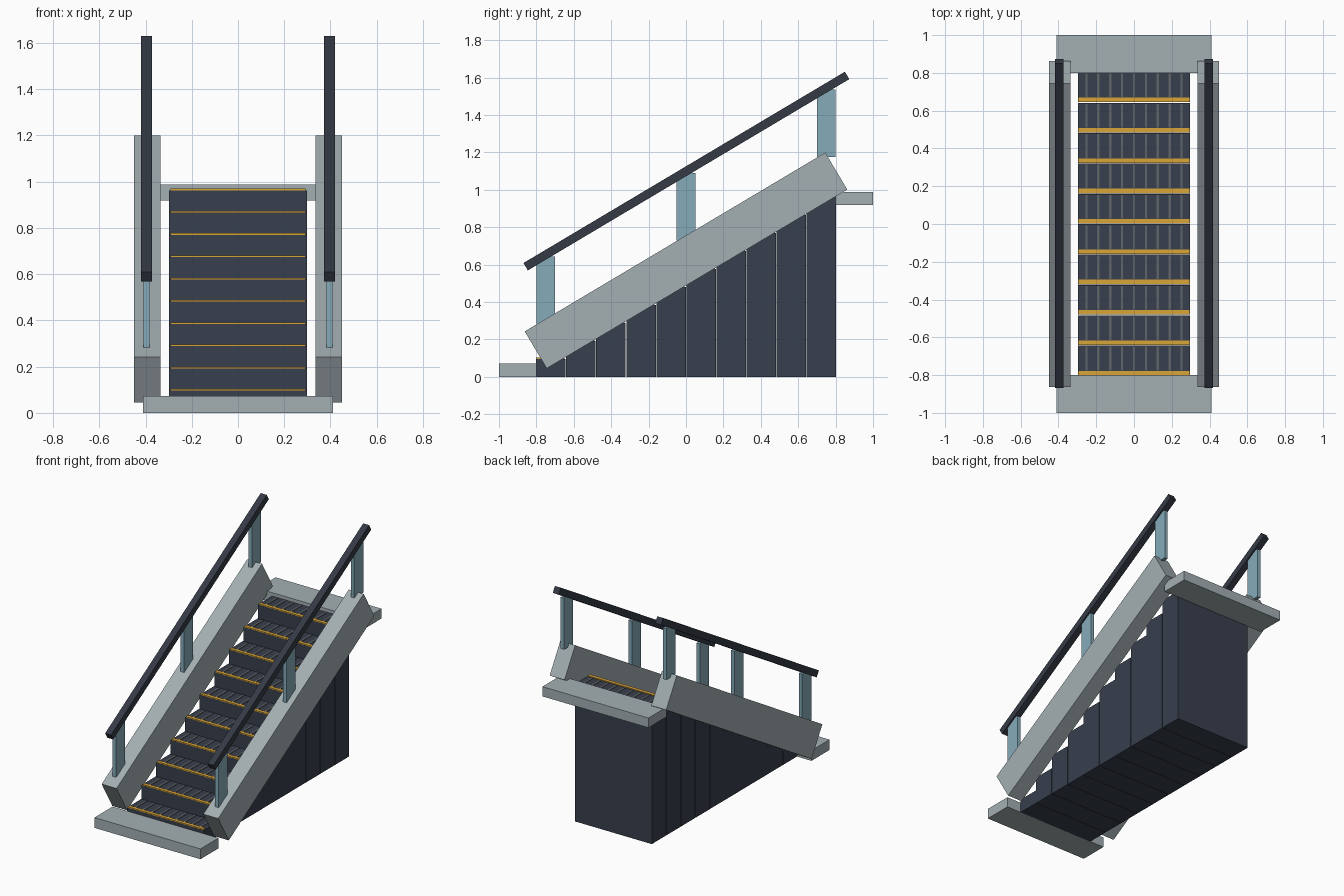
import bpy
import math

old = bpy.data.objects.get("Cube")
if old:
    bpy.data.objects.remove(old, do_unlink=True)


def material(name, rgb):
    m = bpy.data.materials.new(name)
    m.use_nodes = True
    m.diffuse_color = (*rgb, 1)
    m.node_tree.nodes["Principled BSDF"].inputs["Base Color"].default_value = (*rgb, 1)
    return m


METAL = material("pale grey metal", (0.37, 0.43, 0.45))
DARK = material("dark slate", (0.04, 0.05, 0.075))
RUBBER = material("black rubber", (0.035, 0.042, 0.06))
GLASS = material("blue glass", (0.24, 0.41, 0.49))
YELLOW = material("safety yellow", (0.70, 0.38, 0.04))
RIB = material("rib grey", (0.12, 0.13, 0.14))


def box(name, center, size, mat, tilt=0):
    bpy.ops.mesh.primitive_cube_add(size=1, location=center, rotation=(tilt, 0, 0))
    ob = bpy.context.object
    ob.name = name
    ob.scale = size
    ob.data.materials.append(mat)
    return ob


STEPS = 10
RUN, RISE = 0.1607, 0.0963
SLOPE = math.radians(30.75)

# Solid steps with yellow nosing and tread ribs
for i in range(STEPS):
    front = -0.803 + i * RUN
    top = 0.096 + i * RISE
    box(f"step_{i + 1}", (0, front + RUN / 2, top / 2), (0.595, RUN - 0.003, top), DARK)
    box(f"nosing_{i + 1}", (0, front + 0.014, top + 0.002), (0.585, 0.024, 0.01), YELLOW)
    for k in range(-4, 5):
        box(f"tread_rib_{i + 1}_{k + 5}", (k * 0.063, front + 0.091, top + 0.001),
            (0.012, 0.125, 0.006), RIB)

# Floor plates at both ends
box("lower_landing", (0, -0.9, 0.036), (0.82, 0.2, 0.072), METAL)
box("upper_landing", (0, 0.9, 0.953), (0.82, 0.2, 0.068), METAL)

# Sloping balustrades, posts and handrails
for side, s in (("left", 1), ("right", -1)):
    box(f"{side}_balustrade", (s * 0.393, 0, 0.622), (0.115, 1.87, 0.23), METAL, SLOPE)
    box(f"{side}_handrail", (s * 0.396, 0.002, 1.1), (0.046, 2.0, 0.046), RUBBER, SLOPE)
    for n, y in enumerate((-0.75, 0, 0.75)):
        mid = 0.91 + y * math.tan(SLOPE)
        box(f"{side}_post_{n + 1}", (s * 0.396, y, mid), (0.025, 0.1, 0.36), GLASS)
